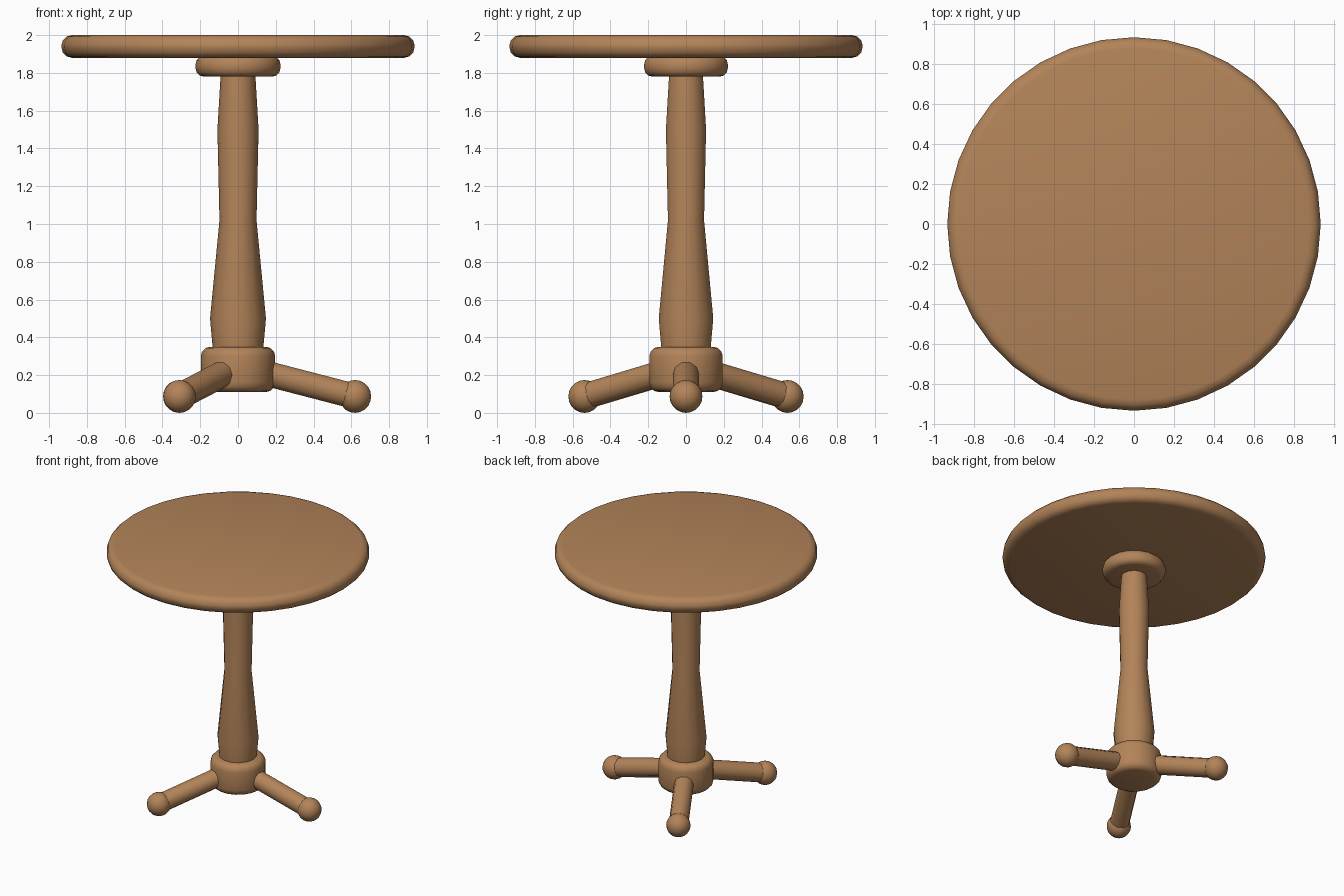
import bpy, bmesh
from math import sin, cos, pi, radians
from mathutils import Vector

if "Cube" in bpy.data.objects:
    bpy.data.objects.remove(bpy.data.objects["Cube"])

wood = bpy.data.materials.new("wood")
wood.diffuse_color = (0.45, 0.23, 0.10, 1)
wood.use_nodes = True
wood.node_tree.nodes["Principled BSDF"].inputs["Base Color"].default_value = wood.diffuse_color


def finish(name, bm, angle=40):
    bmesh.ops.recalc_face_normals(bm, faces=bm.faces)
    mesh = bpy.data.meshes.new(name)
    bm.to_mesh(mesh)
    bm.free()
    mesh.materials.append(wood)
    obj = bpy.data.objects.new(name, mesh)
    bpy.context.collection.objects.link(obj)
    bpy.ops.object.select_all(action='DESELECT')
    obj.select_set(True)
    bpy.context.view_layer.objects.active = obj
    bpy.ops.object.shade_smooth_by_angle(angle=radians(angle))
    return obj


def lathe(name, profile, sides):
    """Closed solid turned about z from (radius, z) points."""
    bm = bmesh.new()
    rings = [[bm.verts.new((r * cos(2 * pi * i / sides), r * sin(2 * pi * i / sides), z))
              for i in range(sides)] for r, z in profile]
    for a, b in zip(rings, rings[1:]):
        for i in range(sides):
            j = (i + 1) % sides
            bm.faces.new((a[i], a[j], b[j], b[i]))
    bm.faces.new(rings[0])
    bm.faces.new(rings[-1])
    return finish(name, bm)


def rounded_disc(name, radius, low, high, bevel, sides, steps=3):
    """Disc with rounded upper and lower rims."""
    arc = [(pi / 2) * k / steps for k in range(steps + 1)]
    lower = [(radius - bevel + bevel * sin(t), low + bevel - bevel * cos(t)) for t in arc]
    upper = [(r, low + high - z) for r, z in reversed(lower)]
    return lathe(name, lower + upper, sides)


# Table top, collar beneath it, and hub
rounded_disc("table_top", 0.935, 1.88, 2.0, 0.055, 36)
rounded_disc("top_collar", 0.225, 1.78, 1.89, 0.045, 18)
rounded_disc("leg_hub", 0.197, 0.11, 0.35, 0.05, 18)

# Turned column
lathe("column", [(0.13, 0.30), (0.148, 0.50), (0.098, 1.02),
                 (0.109, 1.50), (0.09, 1.82)], 14)

# Three splayed legs with ball feet
for n in range(3):
    a = 2 * pi * n / 3
    out = Vector((cos(a), sin(a), 0))
    start = out * 0.10 + Vector((0, 0, 0.222))
    foot = out * 0.62 + Vector((0, 0, 0.087))

    leg = lathe(f"leg_{n + 1}", [(0.07, 0), (0.07, (foot - start).length)], 10)
    leg.location = start
    leg.rotation_euler = (foot - start).to_track_quat('Z', 'Y').to_euler()

    bm = bmesh.new()
    bmesh.ops.create_uvsphere(bm, u_segments=14, v_segments=10, radius=0.087)
    ball = finish(f"ball_foot_{n + 1}", bm)
    ball.location = foot
    ball.rotation_euler = (0, 0, a)
